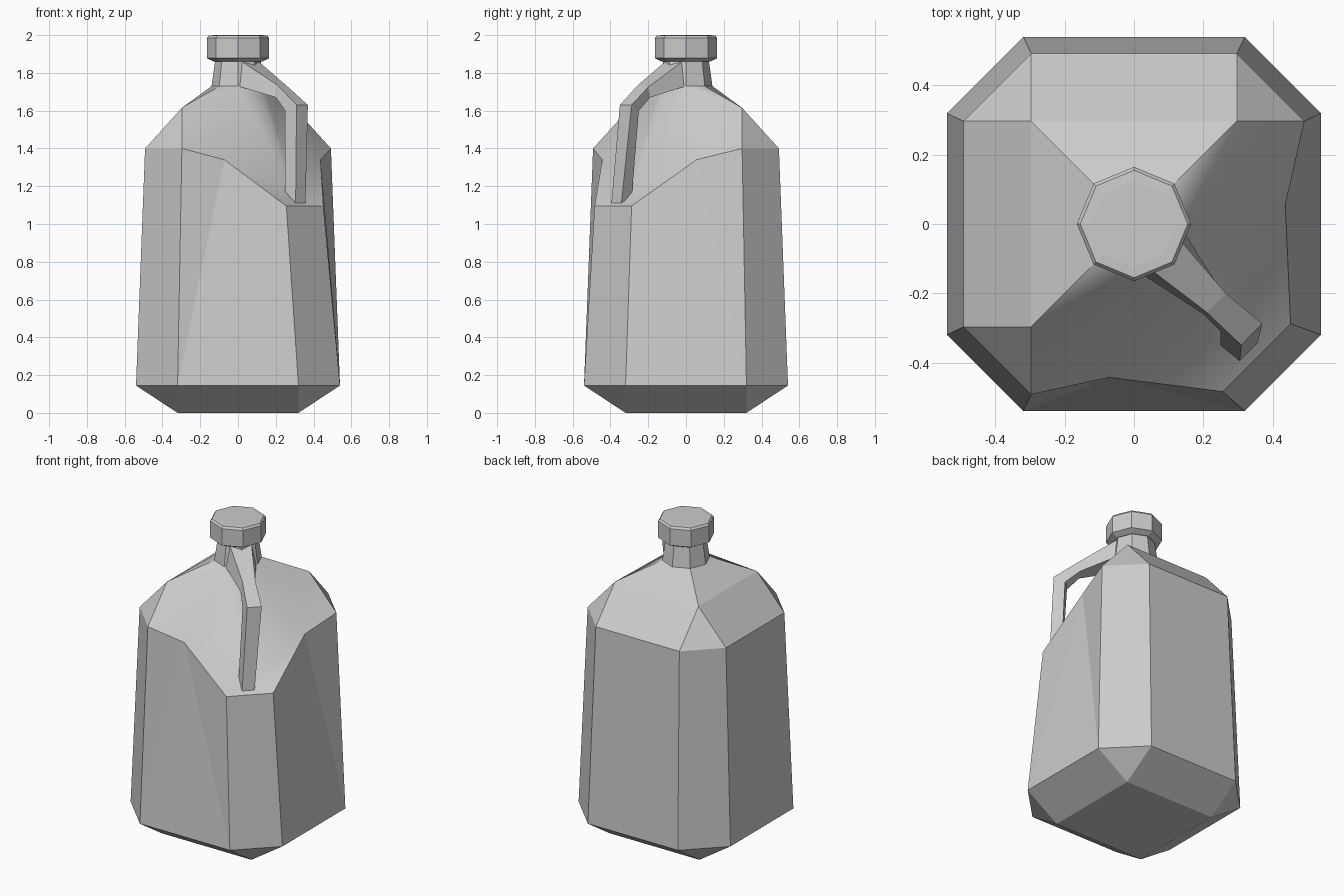
import bpy, bmesh
from math import cos, sin, pi

if "Cube" in bpy.data.objects:
    bpy.data.objects.remove(bpy.data.objects["Cube"])


def finish(bm, name):
    bmesh.ops.recalc_face_normals(bm, faces=bm.faces[:])
    mesh = bpy.data.meshes.new(name)
    bm.to_mesh(mesh)
    bm.free()
    ob = bpy.data.objects.new(name, mesh)
    bpy.context.collection.objects.link(ob)
    return ob


def ring8(bm, r, z):
    return [bm.verts.new((r * cos(k * pi / 4), r * sin(k * pi / 4), z)) for k in range(8)]


def bridge(bm, a, b):
    n = len(a)
    for k in range(n):
        bm.faces.new((a[k], a[(k + 1) % n], b[(k + 1) % n], b[k]))


def lathe(name, profile, caps=True):
    bm = bmesh.new()
    rings = [ring8(bm, r, z) for r, z in profile]
    for a, b in zip(rings, rings[1:]):
        bridge(bm, a, b)
    if caps:
        bm.faces.new(rings[0])
        bm.faces.new(rings[-1])
    return finish(bm, name)


def quarter_turns(bm, pts, z):
    out = []
    for _ in range(4):
        out += [bm.verts.new((x, y, z)) for x, y in pts]
        pts = [(-y, x) for x, y in pts]
    return out


# Body: chamfered square bottle with one corner scooped out for the handle
bm = bmesh.new()
P = quarter_turns(bm, [(.32, .32)], 0)
L = quarter_turns(bm, [(.54, .32), (.32, .54)], .145)
U = quarter_turns(bm, [(.492, .297), (.297, .492)], 1.4)
U[6].co = (.256, -.484, 1.095)
U[7].co = (.452, -.288, 1.095)
Q = [bm.verts.new((x, y, 1.615)) for x, y in ((.297, .297), (-.297, .297), (-.297, -.297))]
N = ring8(bm, .14, 1.73)
C = bm.verts.new((-.072, -.443, 1.34))
F = bm.verts.new((.437, .055, 1.34))
M = bm.verts.new((.31, -.31, 1.14))
face = bm.faces.new
face(P)
for i in range(4):
    a, b, c = 2 * i, 2 * i + 1, (2 * i + 2) % 8
    face((P[i], L[a], L[b]))
    face((P[i], P[(i + 1) % 4], L[c], L[b]))
    face((L[a], L[b], U[b], U[a]))
    if i < 3:
        face((Q[i], U[a], U[b]))
    if i < 2:
        face((L[b], L[c], U[c], U[b]))
        face((U[b], U[c], Q[i + 1], Q[i]))
        face((Q[i], Q[i + 1], N[a + 3], N[a + 2], N[a + 1]))
# Walls below the scoop
for tri in ((L[5], C, U[5]), (L[5], L[6], C), (L[6], U[6], C),
            (L[7], L[0], F), (L[0], U[0], F), (U[7], L[7], F)):
    face(tri)
# Smooth scoop
for tri in ((Q[2], U[5], C), (Q[2], C, N[6]), (Q[2], N[6], N[5]), (C, M, N[6]),
            (N[6], M, N[7]), (C, U[6], M), (U[6], U[7], M), (U[7], F, M),
            (F, N[0], M), (N[0], N[7], M), (F, Q[0], N[0]), (Q[0], N[1], N[0]),
            (F, U[0], Q[0])):
    face(tri).smooth = True
finish(bm, "bottle_body")

# Neck and screw cap
lathe("neck", [(.14, 1.73), (.12, 1.87)], caps=False)
lathe("cap", [(.13, 1.86), (.165, 1.878), (.165, 1.985), (.155, 1.998), (.125, 2.0)])

# Handle: four-sided loft from the neck out and down to the scoop rim
sections = [
    [(.02, -.11, 1.86), (.11, -.02, 1.86), (.13, 0, 1.73), (0, -.13, 1.73)],
    [(.21, -.255, 1.735), (.265, -.2, 1.725), (.25, -.19, 1.67), (.2, -.26, 1.67)],
    [(.31, -.35, 1.63), (.37, -.288, 1.63), (.315, -.25, 1.60), (.25, -.31, 1.60)],
    [(.305, -.395, 1.11), (.357, -.343, 1.10), (.31, -.285, 1.17), (.25, -.35, 1.17)],
]
bm = bmesh.new()
loops = [[bm.verts.new(p) for p in s] for s in sections]
for a, b in zip(loops, loops[1:]):
    bridge(bm, a, b)
bm.faces.new(loops[0])
bm.faces.new(loops[-1])
finish(bm, "handle")
